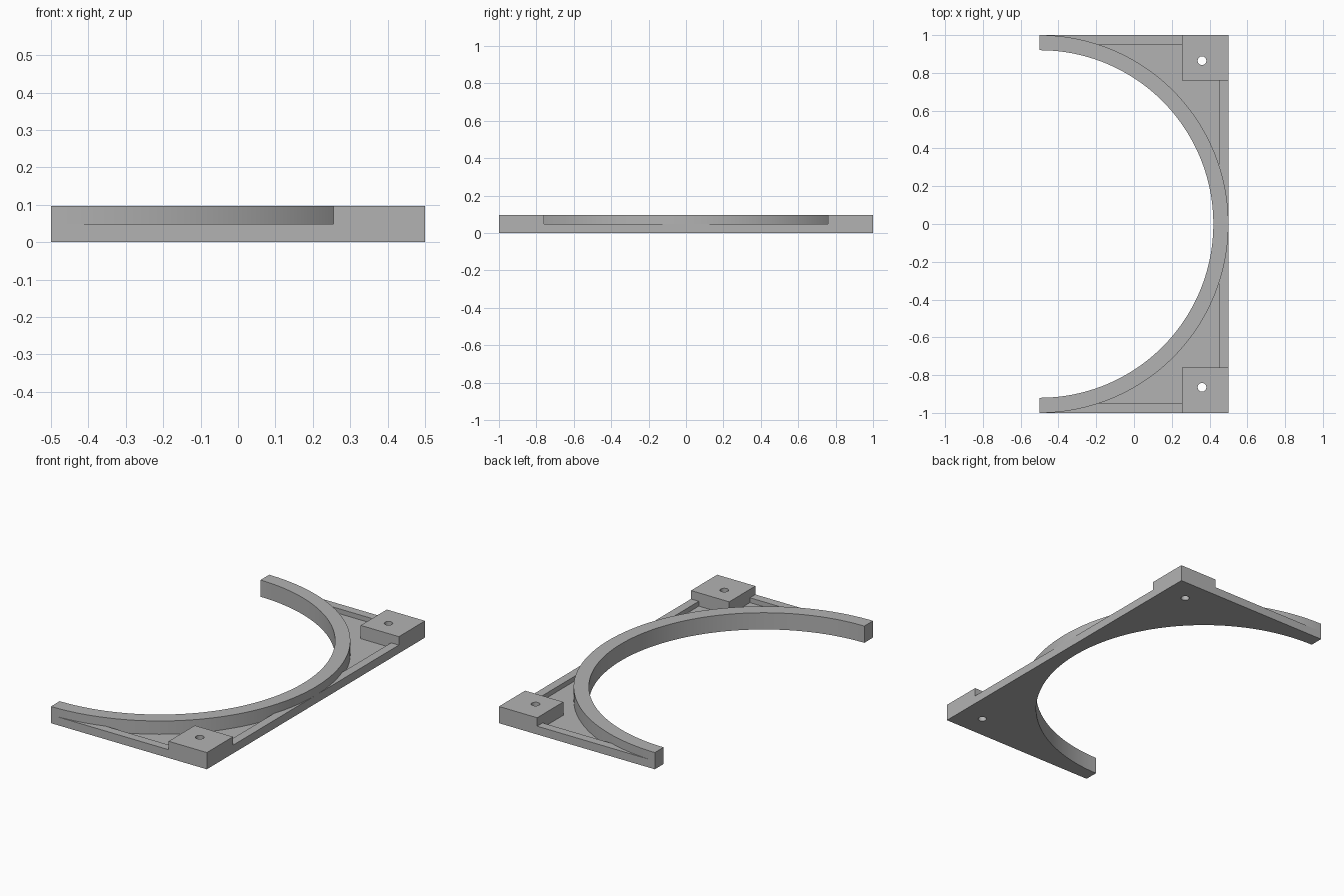
import bpy, bmesh
from math import radians, acos, asin, degrees, cos, sin

cube = bpy.data.objects.get("Cube")
if cube:
    bpy.data.objects.remove(cube, do_unlink=True)

CX = -0.5                      # ring centre, on the open side
R_OUT, R_IN = 1.0, 0.92
FULL, RIM, FLOOR = 0.097, 0.048, 0.02
EDGE_X, EDGE_Y = 0.5, 1.0      # outer corner
RIM_W = 0.05
BLOCK_X, BLOCK_Y = 0.255, 0.76 # inner corner of the block
IN_X, IN_Y = EDGE_X - RIM_W, EDGE_Y - RIM_W

grey = bpy.data.materials.new("plain_grey")
grey.use_nodes = True
colour = (0.45, 0.45, 0.45, 1)
grey.diffuse_color = colour
grey.node_tree.nodes["Principled BSDF"].inputs["Base Color"].default_value = colour


def arc(radius, start, end, cx=CX, cy=0.0, step=1.5):
    n = max(2, round(abs(end - start) / step))
    angles = [radians(start + (end - start) * i / n) for i in range(n + 1)]
    return [(cx + radius * cos(a), cy + radius * sin(a)) for a in angles]


def prism(name, height, *loops):
    """Extrude an outline, with optional hole outlines, up from the ground
    and mirror it to the other end."""
    bm = bmesh.new()
    edges = []
    for loop in loops:
        vs = [bm.verts.new((x, y, 0)) for x, y in loop]
        edges += [bm.edges.new((a, b)) for a, b in zip(vs, vs[1:] + vs[:1])]
    bmesh.ops.triangle_fill(bm, edges=edges, use_beauty=True)
    ext = bmesh.ops.extrude_face_region(bm, geom=bm.faces[:], use_keep_orig=True)
    top = [v for v in ext["geom"] if isinstance(v, bmesh.types.BMVert)]
    bmesh.ops.translate(bm, verts=top, vec=(0, 0, height))
    # merge the flat caps back into single faces where they have no hole
    if len(loops) == 1:
        bmesh.ops.dissolve_limit(bm, angle_limit=radians(0.1),
                                 verts=bm.verts[:], edges=bm.edges[:])
    bmesh.ops.recalc_face_normals(bm, faces=bm.faces[:])
    mesh = bpy.data.meshes.new(name)
    bm.to_mesh(mesh)
    bm.free()
    mesh.materials.append(grey)
    obj = bpy.data.objects.new(name, mesh)
    bpy.context.collection.objects.link(obj)
    bpy.ops.object.select_all(action="DESELECT")
    obj.select_set(True)
    bpy.context.view_layer.objects.active = obj
    bpy.ops.object.shade_smooth_by_angle(angle=radians(30))
    mirror = obj.modifiers.new("other_end", "MIRROR")
    mirror.use_axis = (False, True, False)
    mirror.use_clip = True
    return obj


# angles where the rims' inner edges meet the ring
side_angle = degrees(acos(IN_X - CX))
end_angle = degrees(asin(IN_Y))

# half ring: drawn whole, so it needs no mirror
ring = prism("half_ring", FULL, arc(R_OUT, -90, 90) + arc(R_IN, 90, -90))
ring.modifiers.remove(ring.modifiers["other_end"])

# corner blocks with a screw hole
prism("corner_block", FULL,
      [(BLOCK_X, BLOCK_Y), (EDGE_X, BLOCK_Y), (EDGE_X, EDGE_Y), (BLOCK_X, EDGE_Y)],
      arc(0.023, 0, 345, 0.36, 0.865, 15))

# low rims along the straight edges
prism("side_rim", RIM,
      arc(R_OUT, side_angle, 0) + [(EDGE_X, BLOCK_Y), (IN_X, BLOCK_Y)])
prism("end_rim", RIM,
      arc(R_OUT, 90, end_angle) + [(BLOCK_X, IN_Y), (BLOCK_X, EDGE_Y)])

# thin floor between ring, rims and block
prism("floor_plate", FLOOR,
      arc(R_OUT, side_angle, end_angle)
      + [(BLOCK_X, IN_Y), (BLOCK_X, BLOCK_Y), (IN_X, BLOCK_Y)])
